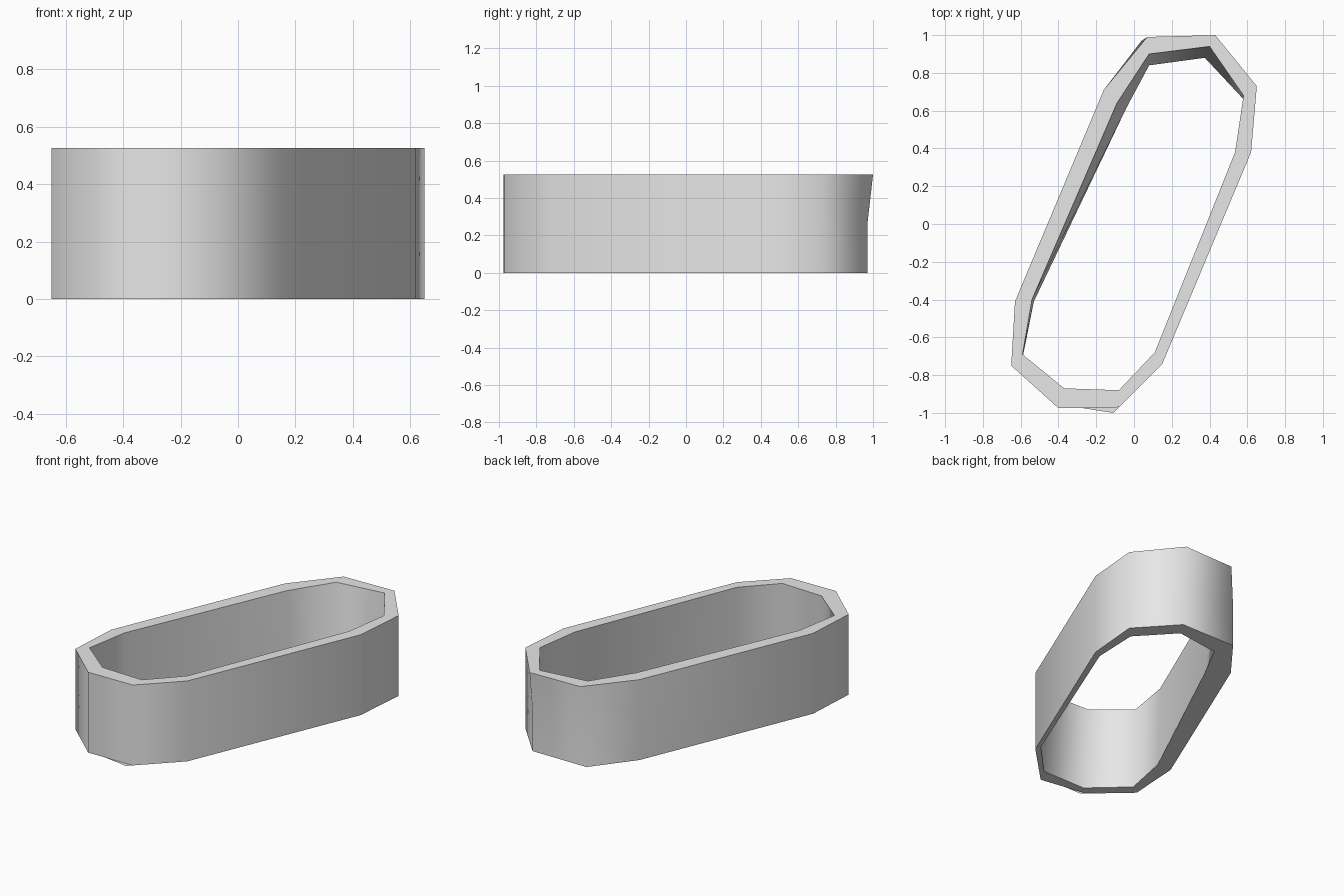
import bpy
import bmesh
import math

cube = bpy.data.objects.get("Cube")
if cube:
    bpy.data.objects.remove(cube, do_unlink=True)

HEIGHT = 0.525

# Plan outlines, clockwise from the back right corner
outer_top = [(-0.16, 0.71), (0.07, 0.99), (0.43, 1.0), (0.65, 0.73), (0.62, 0.38),
             (0.15, -0.74), (-0.08, -0.97), (-0.40, -0.975), (-0.65, -0.75), (-0.63, -0.41)]
inner_top = [(-0.09, 0.64), (0.08, 0.90), (0.40, 0.94), (0.58, 0.68), (0.535, 0.38),
             (0.11, -0.68), (-0.08, -0.88), (-0.37, -0.87), (-0.59, -0.69), (-0.54, -0.40)]
inner_bottom = [(-0.04, 0.615), (0.08, 0.84), (0.375, 0.88), (0.58, 0.66), (0.57, 0.36),
                (0.14, -0.70), (-0.06, -0.91), (-0.37, -0.91), (-0.59, -0.71), (-0.53, -0.41)]

# The back end is pulled in below the flared upper half
outer_bottom = list(outer_top)
outer_bottom[1] = (0.04, 0.97)
outer_bottom[2] = (0.43, 0.97)

# The underside has a small flat lip at the front
underside = list(outer_bottom)
underside[6] = (-0.11, -1.0)
underside[7] = (-0.40, -0.955)


def loft(name, rings, material):
    """Join successive closed outlines of equal length with quads."""
    bm = bmesh.new()
    loops = [[bm.verts.new((x, y, z)) for x, y in pts] for pts, z in rings]
    for a, b in zip(loops, loops[1:]):
        for i in range(len(a)):
            j = (i + 1) % len(a)
            bm.faces.new((a[i], b[i], b[j], a[j]))
    bmesh.ops.remove_doubles(bm, verts=bm.verts, dist=0.0005)
    mesh = bpy.data.meshes.new(name)
    bm.to_mesh(mesh)
    bm.free()
    mesh.materials.append(material)
    obj = bpy.data.objects.new(name, mesh)
    bpy.context.collection.objects.link(obj)
    return obj


# Plain grey material
grey = bpy.data.materials.new("light_grey")
grey.use_nodes = True
colour = (0.8, 0.8, 0.8, 1.0)
grey.diffuse_color = colour
grey.node_tree.nodes["Principled BSDF"].inputs["Base Color"].default_value = colour

# Outer wall, top rim, inner wall and underside in one sweep
ring = loft("oval_ring", [
    (outer_bottom, 0), (outer_bottom, HEIGHT / 2), (outer_top, HEIGHT),
    (inner_top, HEIGHT), (inner_bottom, 0), (underside, 0),
], grey)

# Smooth walls with sharp rims
bpy.ops.object.select_all(action='DESELECT')
ring.select_set(True)
bpy.context.view_layer.objects.active = ring
bpy.ops.object.shade_smooth_by_angle(angle=math.radians(62))
